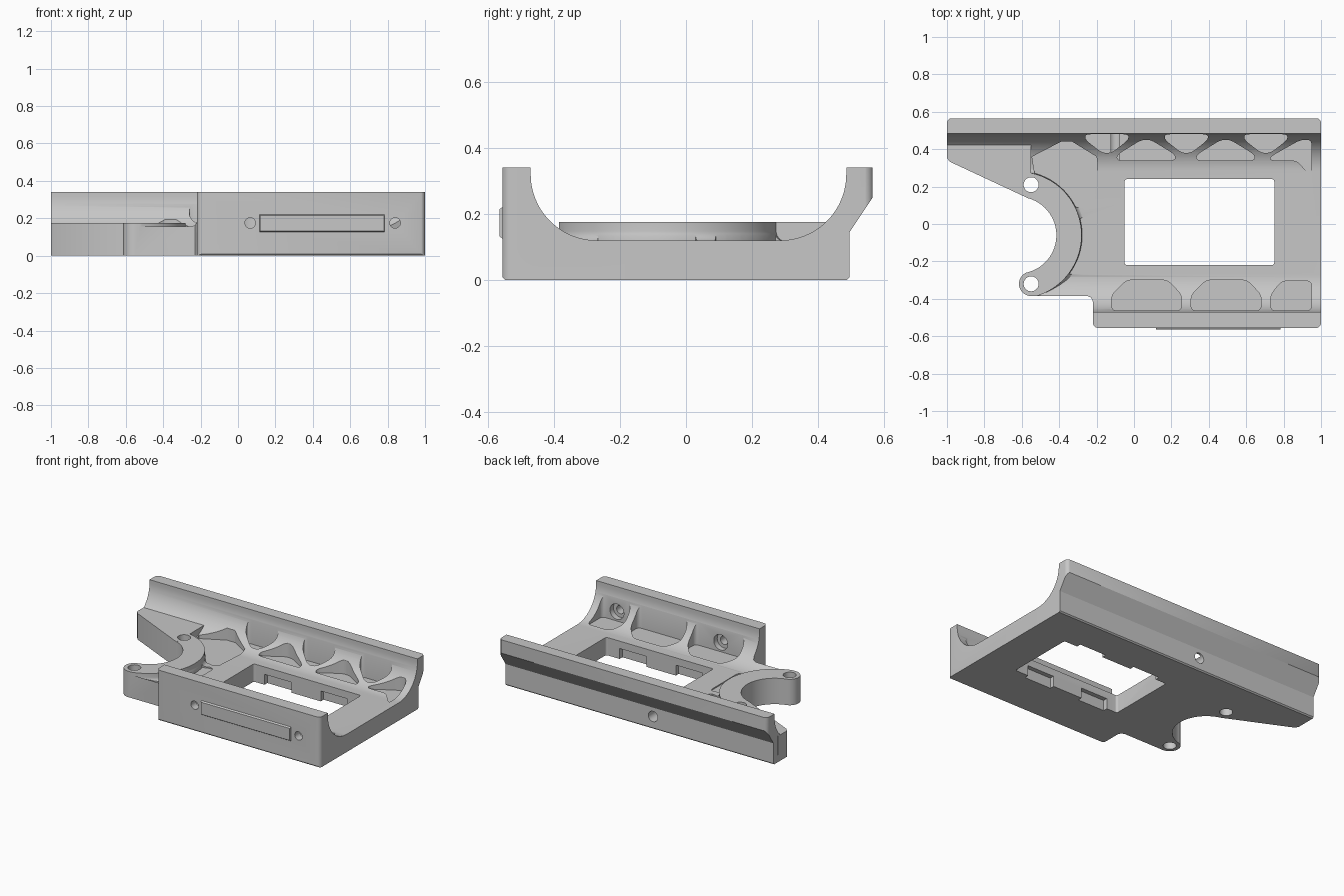
import bpy, bmesh, math
from mathutils import Vector, Matrix

old = bpy.data.objects.get("Cube")
if old:
    bpy.data.objects.remove(old, do_unlink=True)

grey = bpy.data.materials.new("plain_grey")
grey.use_nodes = True
tone = (0.57, 0.57, 0.57, 1)
grey.diffuse_color = tone
grey.node_tree.nodes["Principled BSDF"].inputs["Base Color"].default_value = tone


def arc(cx, cy, r, a0, a1, n=24):
    steps = [math.radians(a0 + (a1 - a0) * i / n) for i in range(n + 1)]
    return [(cx + r * math.cos(a), cy + r * math.sin(a)) for a in steps]


def rounded(points, r=0.03, n=5):
    """Round every corner of a closed outline."""
    out = []
    for i, p in enumerate(points):
        a, b, c = Vector(points[i - 1]), Vector(p), Vector(points[(i + 1) % len(points)])
        s = b + (a - b).normalized() * min(r, (a - b).length * 0.45)
        e = b + (c - b).normalized() * min(r, (c - b).length * 0.45)
        for k in range(n + 1):
            t = k / n
            out.append(tuple(s * (1 - t) ** 2 + b * 2 * t * (1 - t) + e * t * t))
    return out


def finish(name, bm):
    bmesh.ops.recalc_face_normals(bm, faces=bm.faces)
    mesh = bpy.data.meshes.new(name)
    bm.to_mesh(mesh)
    bm.free()
    mesh.materials.append(grey)
    ob = bpy.data.objects.new(name, mesh)
    bpy.context.collection.objects.link(ob)
    return ob


def prism(name, points, low, high, axis="z"):
    """Extrude a 2D outline along z, or a (y, z) outline along x."""
    place = (lambda p, h: (p[0], p[1], h)) if axis == "z" else (lambda p, h: (h, p[0], p[1]))
    bm = bmesh.new()
    a, b = [[bm.verts.new(place(p, h)) for p in points] for h in (low, high)]
    bm.faces.new(a[::-1])
    bm.faces.new(b)
    for i in range(len(points)):
        bm.faces.new((a[i - 1], a[i], b[i], b[i - 1]))
    return finish(name, bm)


def box(name, x0, x1, y0, y1, z0, z1):
    return prism(name, [(x0, y0), (x1, y0), (x1, y1), (x0, y1)], z0, z1)


def rod(name, x, z, r, y0, y1):
    """Round bar along y."""
    bm = bmesh.new()
    bmesh.ops.create_cone(bm, cap_ends=True, segments=32, radius1=r, radius2=r, depth=y1 - y0)
    bm.transform(Matrix.Translation((x, (y0 + y1) / 2, z)) @ Matrix.Rotation(math.pi / 2, 4, "X"))
    return finish(name, bm)


def combine(target, tool, operation):
    mod = target.modifiers.new(operation, "BOOLEAN")
    mod.operation, mod.object, mod.solver = operation, tool, "EXACT"
    bpy.ops.object.select_all(action="DESELECT")
    bpy.context.view_layer.objects.active = target
    target.select_set(True)
    bpy.ops.object.modifier_apply(modifier=mod.name)
    bpy.data.objects.remove(tool, do_unlink=True)


# Cradle section: two walls with a round-cornered trough between them
section = [(-0.547, 0), (0.487, 0), (0.495, 0.008), (0.495, 0.145), (0.565, 0.25), (0.565, 0.34), (0.485, 0.34)]
section += arc(0.285, 0.32, 0.2, 0, -90) + arc(-0.27, 0.32, 0.2, 270, 180)
section += [(-0.47, 0.34), (-0.555, 0.34), (-0.555, 0.008)]
body = prism("cradle_body", section, -1, 1, "x")

# Raised shelf and flared round rim at the right end
RX, RY = -0.62, -0.06
combine(body, box("shelf", -1.1, -0.55, -0.1, 0.45, 0.05, 0.1755), "UNION")
bm = bmesh.new()
flare = [(0.34, 0.175)] + arc(0.372, 0.148, 0.032, 180, 270, 6) + [(0.372, 0.05)]
rings = [[bm.verts.new((x, y, z)) for x, y in arc(RX, RY, r, 0, 360, 80)[:-1]] for r, z in flare]
for a, b in zip(rings, rings[1:]):
    for i in range(80):
        bm.faces.new((a[i - 1], a[i], b[i], b[i - 1]))
bm.faces.new(rings[0])
bm.faces.new(rings[-1])
combine(body, finish("rim", bm), "UNION")

# Plan outline with the scooped bay and the lug
plan = arc(0.97, 0.536, 0.031, 0, 90, 6) + arc(-0.97, 0.536, 0.031, 90, 180, 6)
plan += [(-1.001, 0.355), (-0.985, 0.333)]
plan += arc(RX, RY, 0.205, 75, -75, 40) + arc(-0.55, -0.32, 0.065, 108, 270)
plan += [(-0.25, -0.385), (-0.229, -0.393), (-0.22, -0.415)]
plan += arc(-0.19, -0.526, 0.03, 180, 270, 6) + arc(0.97, -0.526, 0.031, 270, 360, 6)
combine(body, prism("plan", plan, -0.1, 0.5), "INTERSECT")

# Weight-saving pockets between the diagonal ribs
pockets = []
for dx in (0, 0.425, 0.85):
    up = [(-0.26, 0.48), (-0.26, 0.45), (-0.17, 0.38), (-0.12, 0.38), (-0.03, 0.45), (-0.03, 0.48)]
    pockets.append([(x + dx, y) for x, y in up])
for dx in (0, 0.425):
    down = [(-0.09, 0.34), (-0.09, 0.37), (0.04, 0.45), (0.09, 0.45), (0.22, 0.37), (0.22, 0.34)]
    pockets.append([(x + dx, y) for x, y in down])
    front = [(-0.12, -0.463), (-0.12, -0.38), (-0.04, -0.3), (0.18, -0.3), (0.255, -0.38), (0.255, -0.463)]
    pockets.append([(x + dx, y) for x, y in front])
pockets.append([(0.73, -0.463), (0.73, -0.38), (0.79, -0.305), (0.95, -0.305), (0.95, -0.463)])
pockets.append([(0.73, 0.34), (0.73, 0.36), (0.89, 0.45), (0.95, 0.45), (0.95, 0.25), (0.87, 0.34)])
for p in pockets:
    combine(body, prism("pocket", rounded(p), 0.112, 0.32), "DIFFERENCE")
slot = arc(RX, RY, 0.343, -37, 15, 16)
slot += [(-0.24, 0.045), (-0.218, 0.04), (-0.21, 0.02), (-0.21, -0.24), (-0.22, -0.262), (-0.25, -0.27)]
corner = arc(RX, RY, 0.343, 26, 75, 16)
corner += [(-0.545, 0.36), (-0.39, 0.44), (-0.33, 0.44), (-0.2, 0.36), (-0.195, 0.32), (-0.21, 0.11), (-0.25, 0.08)]
for p in (slot, corner):
    combine(body, prism("pocket", p, 0.112, 0.3), "DIFFERENCE")

# Window with underside latch notches
opening = rounded([(-0.05, -0.22), (0.75, -0.22), (0.75, 0.24), (-0.05, 0.24)], 0.015)
combine(body, prism("window", opening, -0.1, 0.3), "DIFFERENCE")
for x in (0.03, 0.45):
    combine(body, box("notch", x, x + 0.2, -0.25, 0.27, -0.1, 0.07), "DIFFERENCE")

# Upright bolt holes
for y in (0.21, -0.32):
    combine(body, prism("bolt_hole", arc(-0.55, y, 0.04, 0, 360, 32)[:-1], -0.1, 0.4), "DIFFERENCE")

# Front wall screw holes with inner recesses, and the back hole
for x in (0.065, 0.84):
    combine(body, rod("screw_hole", x, 0.175, 0.028, -0.7, -0.35), "DIFFERENCE")
    combine(body, rod("recess", x, 0.175, 0.052, -0.5, -0.36), "DIFFERENCE")
combine(body, rod("back_hole", -0.1, 0.085, 0.035, 0.33, 0.7), "DIFFERENCE")

bpy.ops.object.shade_smooth_by_angle(angle=math.radians(30))

# Tapered bar on the front wall
bar = box("front_bar", 0.115, 0.785, -0.565, -0.55, 0.122, 0.224)
for v in bar.data.vertices:
    if v.co.y < -0.56:
        v.co.z = 0.173 + (v.co.z - 0.173) * 0.8
        v.co.x = 0.45 + (v.co.x - 0.45) * 0.99
